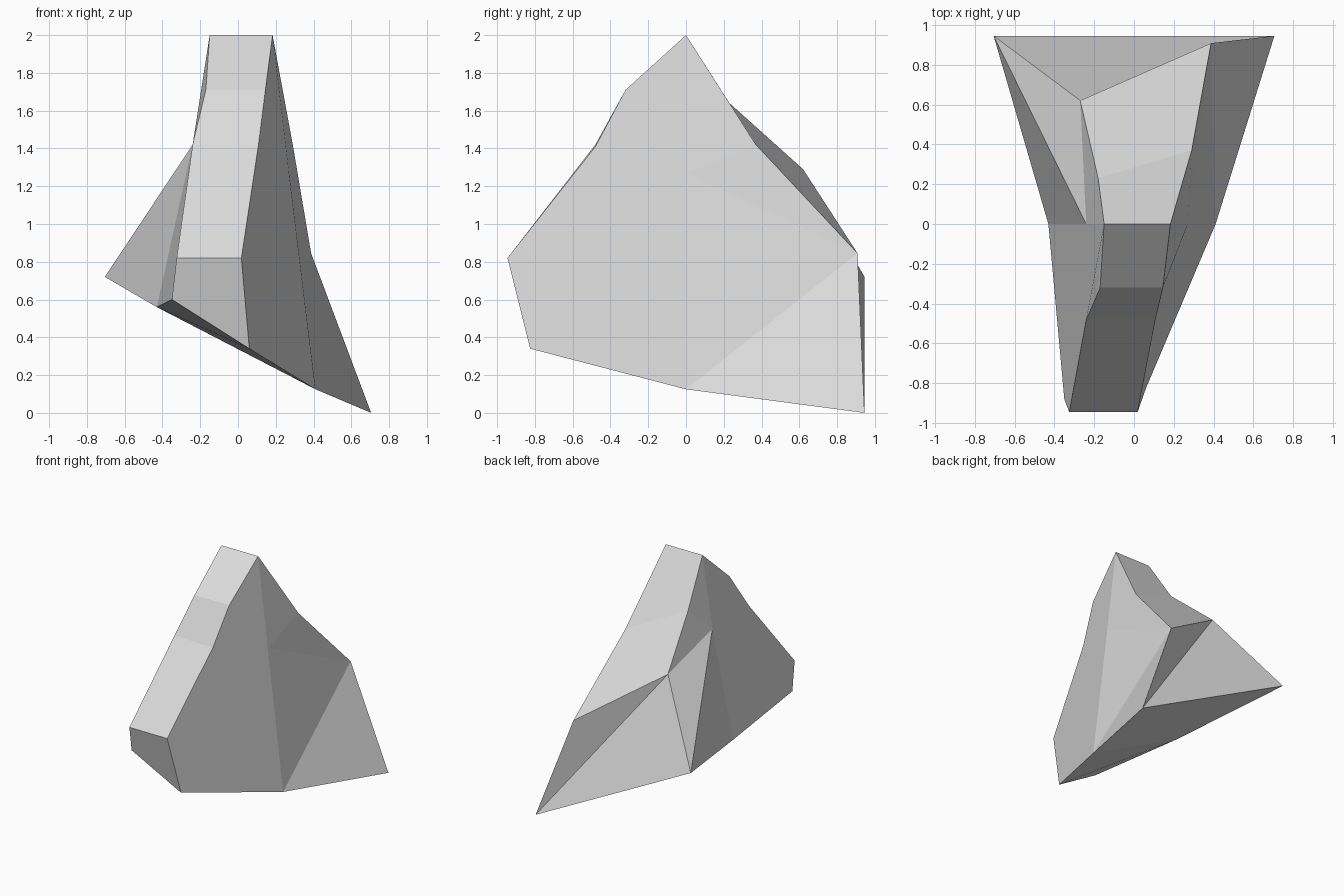
import bpy, bmesh

if "Cube" in bpy.data.objects:
    bpy.data.objects.remove(bpy.data.objects["Cube"])

# Matching left and right outlines, listed around the side profile:
# top, down the front, along the bottom, up the back
left_rim = [(-0.15, 0, 2.0), (-0.17, -0.32, 1.71), (-0.24, -0.48, 1.42),
            (-0.325, -0.945, 0.82), (-0.35, -0.88, 0.60), (-0.43, 0, 0.56),
            (-0.705, 0.945, 0.72), (-0.27, 0.62, 1.29), (-0.18, 0.23, 1.64)]
right_rim = [(0.183, 0, 2.0), (0.145, -0.32, 1.71), (0.107, -0.48, 1.41),
             (0.018, -0.945, 0.82), (0.06, -0.825, 0.34), (0.41, 0, 0.125),
             (0.705, 0.945, 0.0), (0.387, 0.908, 0.845), (0.29, 0.37, 1.42)]
left_hub = (-0.24, 0, 1.42)
right_hub = (0.27, 0, 1.27)

bm = bmesh.new()
left = [bm.verts.new(p) for p in left_rim + [left_hub]]
right = [bm.verts.new(p) for p in right_rim + [right_hub]]
n = len(left_rim)
HUB = n

# Faceted band joining the two outlines
for i in range(n):
    j = (i + 1) % n
    bm.faces.new((left[j], right[j], right[i], left[i]))

# Side walls: front panel, lower back panel, upper back panel
for ids in ((0, 1, 2, 3, 4, 5, HUB), (5, 6, 7, HUB), (HUB, 7, 8, 0)):
    bm.faces.new([right[k] for k in ids])
for ids in ((HUB, 5, 4, 3, 2, 1, 0), (HUB, 7, 6, 5), (HUB, 0, 8, 7)):
    bm.faces.new([left[k] for k in ids])

# Fix the fold direction of the bent panels
for a, b in ((right[5], right[7]), (right[HUB], right[8]),
             (left[HUB], left[6]), (left[HUB], left[8]),
             (left[7], right[6])):
    bmesh.ops.connect_verts(bm, verts=[a, b])

mesh = bpy.data.meshes.new("rock")
bm.to_mesh(mesh)
bm.free()

# Stone colour
stone = bpy.data.materials.new("light grey stone")
stone.diffuse_color = (0.72, 0.72, 0.72, 1)
stone.use_nodes = True
stone.node_tree.nodes["Principled BSDF"].inputs["Base Color"].default_value = stone.diffuse_color
mesh.materials.append(stone)
rock = bpy.data.objects.new("rock", mesh)
bpy.context.collection.objects.link(rock)
